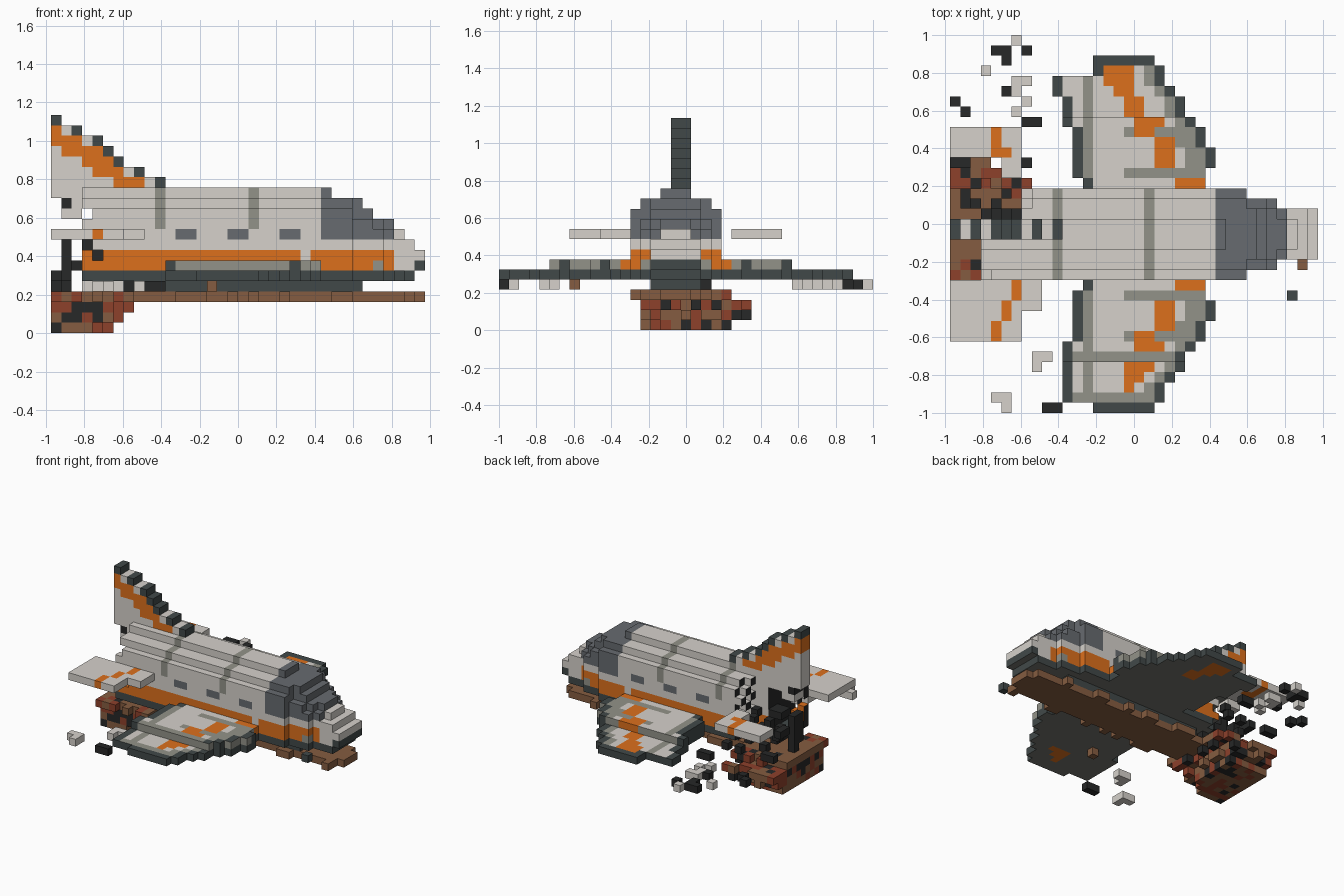
import bpy, bmesh, random
from mathutils import Vector

random.seed(7)
V = 2 / 37                      # edge of one block
ORIGIN = Vector((-18 * V, -1, 0))
MID = 17                        # block row of the craft's centre line

if "Cube" in bpy.data.objects:
    bpy.data.objects.remove(bpy.data.objects["Cube"])

COLOURS = {
    "pale_panel": (0.67, 0.64, 0.60),
    "orange_trim": (0.72, 0.16, 0.012),
    "dark_tile": (0.053, 0.066, 0.066),
    "cockpit_grey": (0.135, 0.147, 0.16),
    "weathered_grey": (0.29, 0.29, 0.25),
    "underside_grey": (0.17, 0.17, 0.152),
    "charred_black": (0.02, 0.021, 0.021),
    "soil_brown": (0.235, 0.108, 0.052),
    "rust_red": (0.27, 0.052, 0.024),
}
NAMES = list(COLOURS)
MATS = []
for name, rgb in COLOURS.items():
    m = bpy.data.materials.new(name)
    m.use_nodes = True
    m.diffuse_color = (*rgb, 1)
    bsdf = m.node_tree.nodes["Principled BSDF"]
    bsdf.inputs["Base Color"].default_value = (*rgb, 1)
    bsdf.inputs["Roughness"].default_value = 0.9
    MATS.append(m)

parts = {}                      # part name -> (set of cells, colour rule)
taken = set()


def part(name, cells, rule):
    """Claim free block cells for a part, coloured by rule(i, j, k, normal)."""
    own = set(cells) - taken
    taken.update(own)
    parts[name] = (own, rule)


def box(i0, i1, j0, j1, k0, k1):
    return [(i, j, k) for i in range(i0, i1 + 1)
            for j in range(j0, j1 + 1) for k in range(k0, k1 + 1)]


def speckle(*choices):
    """Stable random colour for each block."""
    memo = {}
    return lambda i, j, k, n: memo.setdefault((i, j, k), random.choice(choices))


# Fuselage, cockpit and nose: stepped cross-section tapering to the front
half_width = {4: 2, 5: 4, 6: 4, 7: 4, 8: 4, 9: 4, 10: 4, 11: 4, 12: 3, 13: 1}
front_end = {4: 29, 5: 34, 6: 35, 7: 35, 8: 34, 9: 33, 10: 32, 11: 30, 12: 29, 13: 26}


def taper(i, k):
    w = 4 if i <= 28 else 3 if i <= 31 else 2
    if k >= 9 and i > 32:
        w = 1
    if k >= 10 and i >= front_end[k] - 1 and i > 26:
        w -= 1
    return min(w, half_width[k])


def hull_cells():
    for k, end in front_end.items():
        start = 9 if k == 4 else 3
        for i, j, _ in box(start, end, MID - 4, MID + 4, k, k):
            d = abs(j - MID)
            torn = i < 8 - (j + k) % 2 and j >= MID + 2
            hollow = i < 5 and d < 4 and 5 < k < 12
            gap = (i, k) in ((3, 11), (4, 7), (3, 8))
            if d <= taper(i, k) and not (torn or hollow or gap):
                yield i, j, k


def hull_colour(i, j, k, n):
    if n.x < 0 and i < 10:
        return "charred_black"
    if n.z < 0:
        return "underside_grey"
    if k <= 5 or (k == 6 and i >= 35):
        return "dark_tile"
    if (i, k) == (31, 6):
        return "weathered_grey"
    if k <= 7 and i <= 32:
        return "pale_panel" if (i, k) == (24, 7) else "orange_trim"
    if k >= 9 and 26 <= i <= 32:
        return "cockpit_grey"
    if k >= 10 and i in (10, 19):
        return "weathered_grey"
    if k == 9 and i in (12, 13, 17, 18, 22, 23):
        return "cockpit_grey"
    return "pale_panel"


part("fuselage", hull_cells(), hull_colour)

# Wings: one outline by distance from the centre line, mirrored
trail = dict(zip(range(5, 18), (13, 12, 12, 12, 12, 12, 11, 11, 11, 10, 10, 14, 14)))
lead = dict(zip(range(5, 18), (24, 24, 25, 25, 24, 24, 23, 22, 22, 21, 20, 20, 19)))
stripe = {5: (22, 24), 7: (20, 21), 8: (20, 21), 9: (20, 21), 10: (18, 19), 11: (18, 20),
          12: (17, 18), 13: (17, 18), 14: (16, 17), 15: (15, 17), 16: (15, 17)}
worn_stripe = {12: (99, 0), 13: (17, 19), 14: (17, 18), 15: (17, 17), 16: (99, 0)}


def wing_trail(side, d):
    return 11 if side < 0 and 14 <= d <= 16 else trail[d]


def wing_colour(i, j, k, n):
    d, side = abs(j - MID), 1 if j > MID else -1
    lo, hi = stripe.get(d, (99, 0))
    if side < 0:
        lo, hi = worn_stripe.get(d, (lo, hi))
    back = wing_trail(side, d)
    painted = lo <= i <= hi
    if n.z < 0:
        return "orange_trim" if painted and d > 11 else "underside_grey"
    if n.z == 0:
        if k == 5 or i == back or (i == lead[d] and d in (7, 11)):
            return "dark_tile"
        return "orange_trim" if painted else "weathered_grey"
    if d == 17 or i == back or (i == lead[d] and d > 6):
        return "dark_tile"
    if painted:
        return "orange_trim"
    if i == 13 or i >= lead[d] - (2 if d < 11 else 1) or (d in (6, 10) and i >= 17):
        return "weathered_grey"
    if side < 0 and d in (12, 16):
        return "weathered_grey"
    return "pale_panel"


for side, name, raised in ((1, "left_wing", 11), (-1, "right_wing", 12)):
    cells = [(i, MID + side * d, k) for d in trail
             for i in range(wing_trail(side, d), lead[d] + 1)
             for k in ((5, 6) if d <= raised else (5,))]
    part(name, cells, wing_colour)

# Tail fin: stepped leading edge with a diagonal stripe
fin_end = {13: 3, 14: 10, 15: 8, 16: 6, 17: 5, 18: 4, 19: 2, 20: 0}
fin_stripe = {14: (6, 8), 15: (4, 6), 16: (3, 5), 17: (1, 4), 18: (0, 2), 19: (0, 0)}


def fin_colour(i, j, k, n):
    lo, hi = fin_stripe.get(k, (99, 0))
    if n.x > 0 or (i == fin_end[k] and k > 13):
        return "dark_tile"
    return "orange_trim" if lo <= i <= hi else "pale_panel"


part("tail_fin", [c for k, e in fin_end.items() for c in box(0, e, MID, MID + 1, k, k)],
     fin_colour)
part("fin_root", box(1, 2, MID, MID + 1, 11, 12),
     lambda i, j, k, n: "charred_black" if i == 1 and k == 12 else "pale_panel")

# Tailplanes: thin flat plates, the left one broken off short
part("right_tailplane", box(0, 6, 7, 12, 9, 9) + box(7, 8, 10, 12, 9, 9),
     lambda i, j, k, n: "orange_trim" if i == min(6, 4 + (j - 7) // 2) else "pale_panel")
part("left_tailplane", box(0, 6, 25, 27, 9, 9) + box(5, 6, 23, 24, 9, 9),
     lambda i, j, k, n: "orange_trim" if i == 4 or (i, j) == (5, 25) else "pale_panel")

# Ground strip under the hull with ragged edges
strip = box(0, 34, MID - 2, MID + 2, 3, 3) + box(35, 35, MID - 1, MID + 1, 3, 3)
strip += [(i, MID + s * 3, 3) for i in range(34) for s in (-1, 1) if random.random() < 0.35]
strip += [(34, MID - 3, 3), (15, 7, 4)]
part("ground_strip", strip, speckle("soil_brown"))

# Mound of rubble below the tail, narrowing downward, with crumbled edges
core = box(0, 5, 14, 23, 1, 2) + box(0, 4, 15, 21, 0, 0) + box(0, 6, 14, 21, 3, 3)
rim = (box(0, 7, 13, 22, 3, 3) + box(0, 7, 14, 24, 2, 2)
       + box(0, 6, 14, 24, 1, 1) + box(0, 5, 14, 22, 0, 0))
part("rubble_mound", core + [c for c in rim if random.random() < 0.55],
     speckle(*["soil_brown"] * 4, *["rust_red"] * 3, *["charred_black"] * 3))

# Burnt wreckage around the open tail
burnt = box(1, 1, MID, MID + 1, 5, 8) + box(3, 4, MID, MID + 1, 8, 8)
burnt += box(7, 8, 28, 28, 5, 5) + box(5, 8, MID + 1, MID + 1, 5, 5)
burnt += [(i, 24, 5) for i in (0, 1, 5, 7)]
burnt += [(random.randint(1, 7), random.randint(18, 21), random.randint(4, 8))
          for _ in range(14)]
part("burnt_wreckage", burnt, speckle("charred_black"))

# Loose fragments scattered on one level
pale = [(6, 36), (3, 33), (7, 32), (6, 32), (6, 31), (7, 30), (6, 29),
        (8, 5), (9, 5), (8, 4), (4, 1), (5, 1), (5, 0)]
black = [(4, 35), (5, 35), (5, 34), (7, 35), (5, 31), (0, 30), (1, 29), (9, 0), (10, 0)]
part("pale_fragments", [(i, j, 4) for i, j in pale], speckle("pale_panel"))
part("black_fragments", [(i, j, 4) for i, j in black], speckle("charred_black"))
part("nose_fragment", [(33, 11, 5)], speckle("dark_tile"))


# Turn each part's cells into one mesh of outer faces only
def build(name, cells, rule):
    bm = bmesh.new()
    verts = {}

    def vert(p):
        key = tuple(p)
        if key not in verts:
            verts[key] = bm.verts.new(ORIGIN + Vector(key) * V)
        return verts[key]

    for c in sorted(cells):
        for axis in range(3):
            u, w = (axis + 1) % 3, (axis + 2) % 3
            for s in (-1, 1):
                beside = list(c)
                beside[axis] += s
                if tuple(beside) in taken:
                    continue
                ring = []
                for a, b in ((0, 0), (1, 0), (1, 1), (0, 1))[::s]:
                    p = list(c)
                    p[axis] += s > 0
                    p[u] += a
                    p[w] += b
                    ring.append(vert(p))
                n = Vector((0, 0, 0))
                n[axis] = s
                bm.faces.new(ring).material_index = NAMES.index(rule(*c, n))
    mesh = bpy.data.meshes.new(name)
    bm.to_mesh(mesh)
    bm.free()
    for m in MATS:
        mesh.materials.append(m)
    bpy.context.scene.collection.objects.link(bpy.data.objects.new(name, mesh))


for name, (cells, rule) in parts.items():
    build(name, cells, rule)
